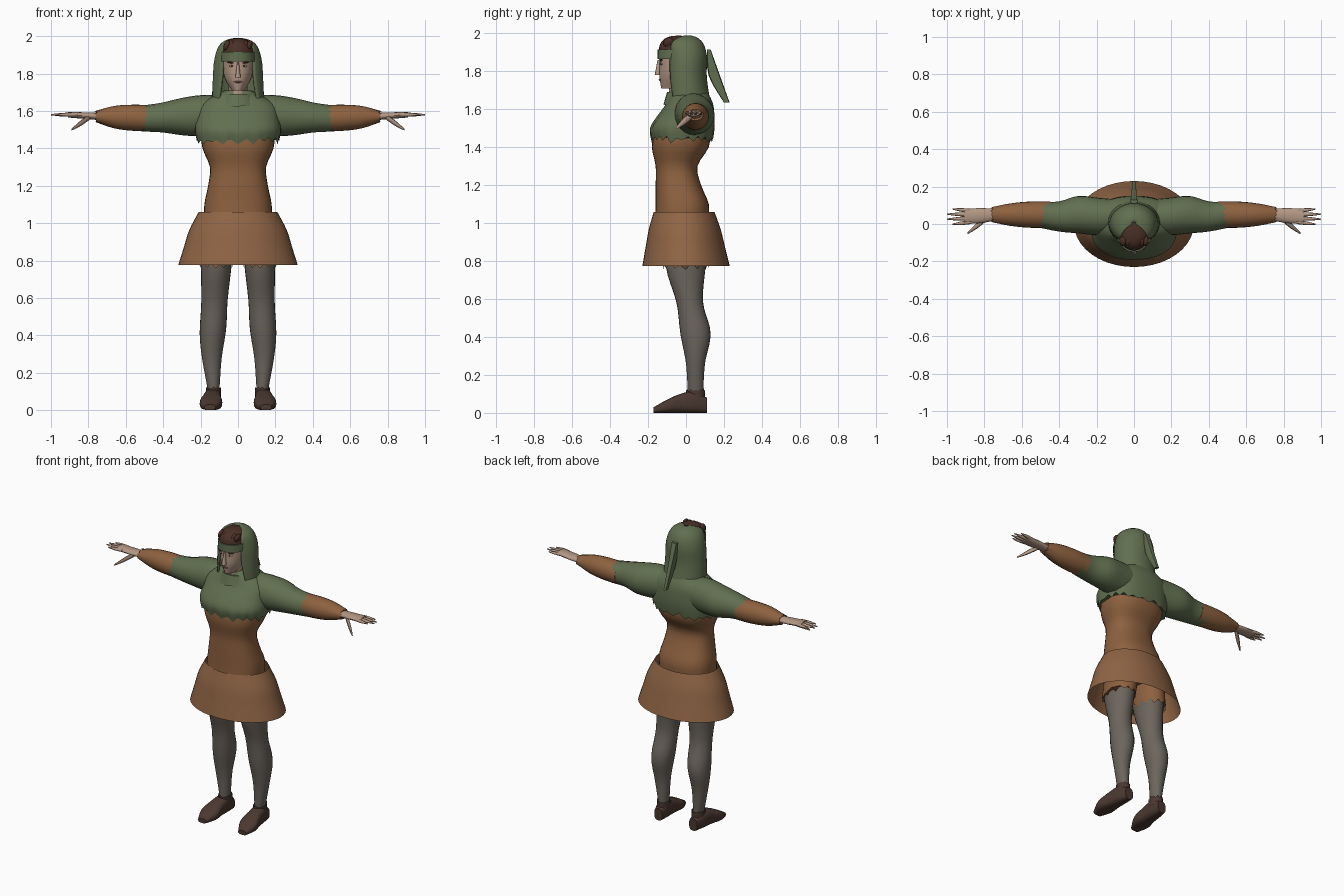
import bpy, bmesh, math, random
from mathutils import Vector

random.seed(4)
default_cube = bpy.data.objects.get("Cube")
if default_cube:
    bpy.data.objects.remove(default_cube, do_unlink=True)


def material(name, red, green, blue):
    colour = (red, green, blue, 1)
    made = bpy.data.materials.new(name)
    made.use_nodes = True
    made.diffuse_color = colour
    made.node_tree.nodes["Principled BSDF"].inputs["Base Color"].default_value = colour
    return made


hood_green = material("hood green", .12, .16, .08)
tunic_brown = material("tunic brown", .27, .12, .05)
skirt_brown = material("skirt brown", .28, .13, .06)
hose_grey = material("hose grey", .15, .13, .11)
shoe_leather = material("shoe leather", .07, .04, .03)
skin = material("skin", .45, .31, .23)
hair_brown = material("hair brown", .07, .03, .02)
eye_white = material("eye white", .5, .45, .4)
lip_red = material("lip red", .26, .13, .1)


def finish(name, bm, surface, mirror=False, thickness=0):
    bmesh.ops.recalc_face_normals(bm, faces=bm.faces)
    mesh = bpy.data.meshes.new(name)
    bm.to_mesh(mesh)
    bm.free()
    mesh.materials.append(surface)
    part = bpy.data.objects.new(name, mesh)
    bpy.context.collection.objects.link(part)
    bpy.ops.object.select_all(action="DESELECT")
    part.select_set(True)
    bpy.context.view_layer.objects.active = part
    bpy.ops.object.shade_smooth_by_angle(angle=math.radians(50))
    if thickness:
        part.modifiers.new("thickness", "SOLIDIFY").thickness = thickness
    if mirror:
        part.modifiers.new("mirror", "MIRROR")


def along(values, t):
    """Smooth curve through evenly spaced values, or a constant."""
    if not isinstance(values, list):
        return values
    last = len(values) - 1
    i = min(int(t * last), last - 1)
    f = t * last - i
    start, end = values[i], values[i + 1]
    slope_in = (end - values[i - 1]) / 2 if i > 0 else end - start
    slope_out = (values[i + 2] - start) / 2 if i + 2 <= last else end - start
    ease = f * f * (3 - 2 * f)
    return (start + (end - start) * ease
            + slope_in * f * (1 - f) ** 2 - slope_out * f * f * (1 - f))


def signed_power(value, exponent):
    return math.copysign(abs(value) ** exponent, value)


def loft(name, surface, axis, span, mid, half, mid2, half2, sides=24, steps=12,
         square=2, tear=0, dome=False, gap=None, caps=True, **options):
    """Skin ovals along an axis; mid and half give the oval's two directions.
    tear makes the first edge ragged, gap is the half angle left open in front."""
    place = {"x": (2, 0, 1), "y": (0, 2, 1), "z": (0, 1, 2)}[axis]
    ragged = [tear * (k % 2 + random.random()) / 2 for k in range(sides)]
    bm = bmesh.new()
    loops = []
    for step in range(steps + 1):
        t = step / steps
        rise = math.sin(t * math.pi / 2) if dome else t
        opening = along(gap, t) if gap else 0
        sweep = 2 * (math.pi - opening) / (sides - 1 if gap else sides)
        loop = []
        for k in range(sides):
            angle = opening + sweep * k
            local = (
                along(mid, t) + along(half, t) * signed_power(math.sin(angle), 2 / square),
                along(mid2, t) - along(half2, t) * signed_power(math.cos(angle), 2 / square),
                span[0] + (span[1] - span[0]) * rise + ragged[k] * (1 - t) ** 3)
            loop.append(bm.verts.new([local[j] for j in place]))
        loops.append(loop)
    for low, high in zip(loops, loops[1:]):
        for k in range(sides - 1 if gap else sides):
            n = (k + 1) % sides
            bm.faces.new((low[k], low[n], high[n], high[k]))
    if caps and not gap:
        bm.faces.new(loops[0])
        bm.faces.new(loops[-1])
    finish(name, bm, surface, **options)


def blob(name, surface, centre, size, mirror=False, tilt=0):
    bm = bmesh.new()
    bmesh.ops.create_uvsphere(bm, u_segments=12, v_segments=8, radius=1)
    bmesh.ops.scale(bm, vec=size, verts=bm.verts)
    for vert in bm.verts:
        vert.co.z += vert.co.x * tilt
        vert.co += Vector(centre)
    finish(name, bm, surface, mirror)


# Torso and open skirt
loft("tunic_body", tunic_brown, "z", (.9, 1.5),
     mid=0, half=[.17, .18, .18, .16, .15, .19, .2],
     mid2=[0, -.02, -.02, -.04, -.05, -.03, -.02],
     half2=[.13, .14, .14, .12, .11, .15, .15], sides=32, steps=18, square=2.4)
loft("skirt", skirt_brown, "z", (.775, 1.06),
     mid=0, half=[.32, .29, .26, .21],
     mid2=[0, -.01], half2=[.23, .21, .19, .16], sides=40, caps=False)

# Shoulder cape with a ragged hem, and its collar
loft("shoulder_cape", hood_green, "z", (1.42, 1.71),
     mid=0, half=[.22, .23, .22, .2, .07],
     mid2=[-.02, -.02, 0, .02, .01], half2=[.16, .17, .15, .12, .09],
     sides=40, square=2.4, tear=.04)
loft("collar", hood_green, "z", (1.62, 1.69),
     mid=0, half=[.12, .09], mid2=-.01, half2=[.11, .09], steps=4, tear=.01)

# Arms
loft("sleeves", hood_green, "x", (.52, .08),
     mid=[.05, .04, .05, .04, .04], half=[.07, .08, .1, .1, .09],
     mid2=[1.56, 1.58], half2=[.07, .08, .1, .11, .1], tear=-.04, mirror=True)
loft("lower_sleeves", tunic_brown, "x", (.77, .45),
     mid=.05, half=[.04, .06, .07, .07],
     mid2=[1.57, 1.56], half2=[.03, .06, .07, .07], tear=-.02, mirror=True)

# Hands: palm, four fingers and a thumb
loft("palms", skin, "x", (.73, .91),
     mid=[.05, .04], half=[.03, .04, .04],
     mid2=[1.57, 1.58], half2=[.02, .015], sides=16, steps=6, mirror=True)
for i, tip in enumerate([.97, 1, 1, .97]):
    loft(f"finger_{i + 1}", skin, "x", (.87, tip),
         mid=[.07 - .02 * i, .08 - .027 * i], half=[.01, .01, .003],
         mid2=1.58, half2=[.01, .01, .003], sides=8, steps=5, mirror=True)
loft("thumbs", skin, "x", (.79, .89),
     mid=[.03, -.05], half=[.015, .015, .005],
     mid2=[1.57, 1.5], half2=[.015, .015, .005], sides=8, steps=6, mirror=True)

# Legs, with ragged breeches under the skirt
loft("breeches", tunic_brown, "z", (.75, .95),
     mid=[.12, .1], half=.09, mid2=0, half2=[.12, .13], tear=.05, mirror=True)
loft("hose", hose_grey, "z", (.1, .9),
     mid=[.13, .14, .13, .12, .11], half=[.03, .05, .07, .07, .08, .09],
     mid2=[.05, .05, .05, .02, 0, 0], half2=[.04, .05, .08, .07, .1, .12],
     steps=18, mirror=True)

# Shoes: the sole stays on the ground as the height changes
shoe_rise = [.04, .056, .05, .035, .015]
loft("shoes", shoe_leather, "y", (.11, -.17),
     mid=[.13, .15], half=[.03, .045, .05, .06, .03],
     mid2=shoe_rise, half2=shoe_rise, square=2.8, mirror=True)
loft("shoe_cuffs", shoe_leather, "z", (.13, .06),
     mid=.13, half=.04, mid2=.05, half2=.05, steps=4, tear=-.02, mirror=True)

# Head and face
loft("neck", skin, "z", (1.62, 1.75), mid=0, half=.05, mid2=-.03, half2=.06, steps=2)
loft("head", skin, "z", (1.71, 1.95),
     mid=0, half=[.035, .07, .083, .085, .06],
     mid2=-.04, half2=[.09, .1, .1, .1, .08])
loft("nose", skin, "z", (1.78, 1.86),
     mid=0, half=[.015, .01, .005], mid2=[-.15, -.14], half2=[.015, .01],
     sides=10, steps=5)
blob("eyes", eye_white, (.033, -.128, 1.84), (.015, .006, .006), mirror=True)
blob("irises", hair_brown, (.032, -.132, 1.84), (.006, .004, .006), mirror=True)
blob("eyebrows", hair_brown, (.036, -.13, 1.858), (.024, .008, .005), mirror=True, tilt=.2)
blob("mouth", lip_red, (0, -.138, 1.755), (.024, .006, .005))
blob("ears", skin, (.086, -.05, 1.825), (.01, .018, .03), mirror=True)

# Hair above the headband
loft("hair", hair_brown, "z", (1.88, 1.988),
     mid=0, half=[.09, .085, .06, .01], mid2=-.04, half2=[.1, .1, .07, .01], dome=True)
for i in range(6):
    blob(f"hair_lock_{i + 1}", hair_brown, (.024 * i - .06, -.09, 1.95),
         (.018, .03, .026), tilt=.6)
loft("headband", hood_green, "z", (1.865, 1.915),
     mid=0, half=.095, mid2=-.04, half2=.11, steps=3)

# Hood, open at the face, with its hanging point behind
loft("hood", hood_green, "z", (1.63, 1.99),
     mid=0, half=[.14, .135, .125, .09, .01],
     mid2=[.01, 0, 0, -.01, 0], half2=[.12, .11, .11, .09, .01],
     gap=[.9, .7, .7, .9, 1.4], sides=32, steps=16, dome=True, thickness=.012)
loft("hood_point", hood_green, "z", (1.635, 1.915),
     mid=0, half=[.01, .02], mid2=[.215, .15, .12], half2=[.015, .03, .01],
     sides=8, steps=6, square=4)
